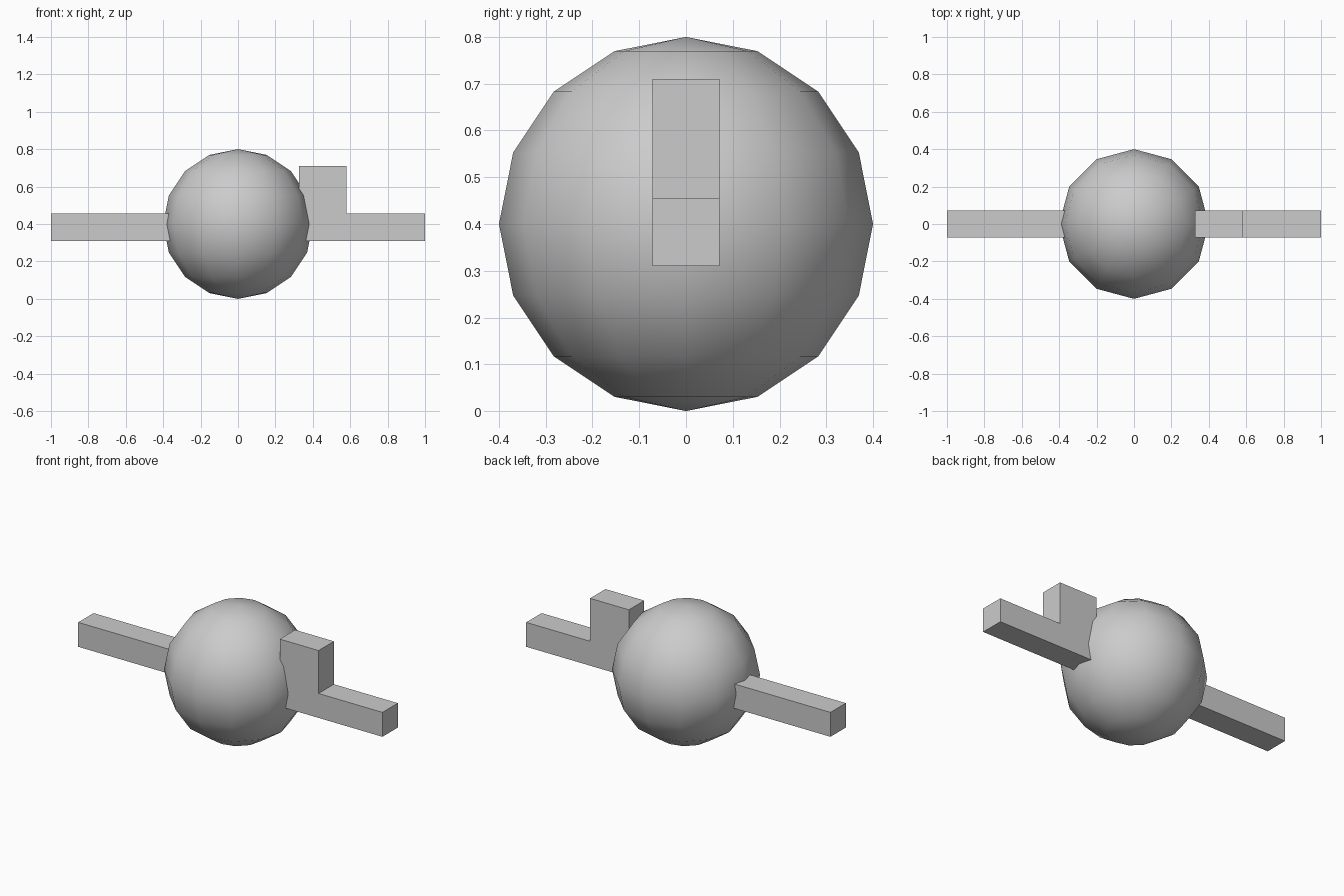
import bpy, bmesh

if "Cube" in bpy.data.objects:
    bpy.data.objects.remove(bpy.data.objects["Cube"])

# Low-sided smooth ball body, with vertices on both axes
bpy.ops.mesh.primitive_uv_sphere_add(segments=12, ring_count=8, radius=0.4, location=(0, 0, 0.4))
ball = bpy.context.object
ball.name = "ball_body"
bpy.ops.object.shade_smooth()


def extrude_profile(name, points, half_depth):
    """Solid from an (x, z) outline, extruded evenly along y."""
    bm = bmesh.new()
    face = bm.faces.new([bm.verts.new((x, -half_depth, z)) for x, z in points])
    result = bmesh.ops.extrude_face_region(bm, geom=[face])
    moved = [v for v in result["geom"] if isinstance(v, bmesh.types.BMVert)]
    bmesh.ops.translate(bm, verts=moved, vec=(0, 2 * half_depth, 0))
    bmesh.ops.recalc_face_normals(bm, faces=bm.faces)
    mesh = bpy.data.meshes.new(name)
    bm.to_mesh(mesh)
    bm.free()
    obj = bpy.data.objects.new(name, mesh)
    bpy.context.collection.objects.link(obj)
    return obj


# Horizontal bar through the ball, with an upright block on the right side
low, high, top = 0.31, 0.455, 0.71
extrude_profile("cross_bar", [
    (-1, low), (1, low), (1, high), (0.58, high),
    (0.58, top), (0.325, top), (0.325, high), (-1, high),
], 0.072)
